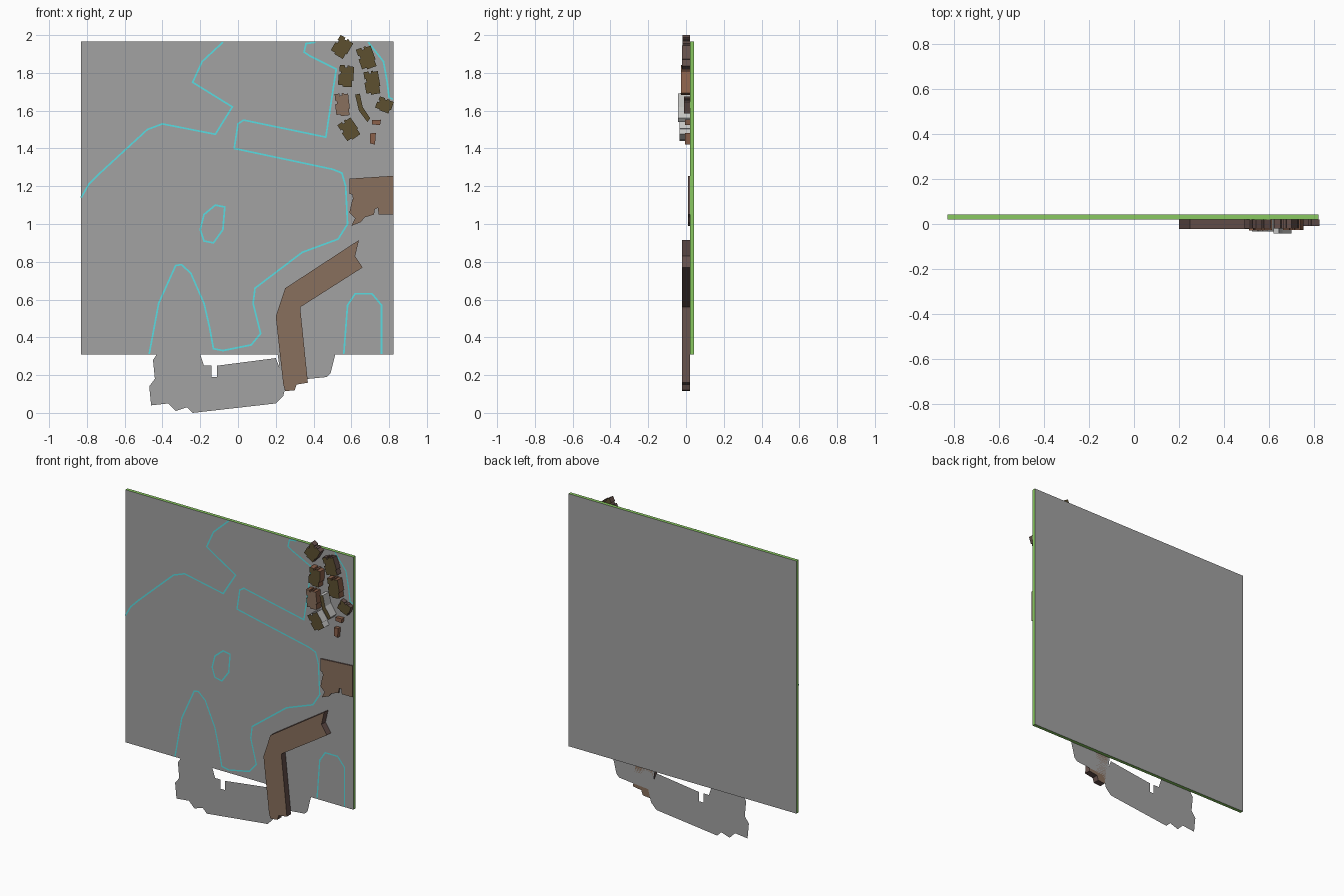
import bpy, bmesh, math
from mathutils import Vector

if "Cube" in bpy.data.objects:
    bpy.data.objects.remove(bpy.data.objects["Cube"])


def mat(name, r, g, b):
    m = bpy.data.materials.new(name)
    m.diffuse_color = (r, g, b, 1)
    m.use_nodes = True
    m.node_tree.nodes["Principled BSDF"].inputs["Base Color"].default_value = m.diffuse_color
    return m


GREY = mat("grey", 0.36, 0.36, 0.36)
PALE = mat("pale_grey", 0.55, 0.55, 0.54)
GREEN = mat("grass_green", 0.25, 0.58, 0.12)
CYAN = mat("water_cyan", 0.10, 0.72, 0.75)
TAN = mat("tan", 0.25, 0.16, 0.11)
UMBER = mat("dark_umber", 0.13, 0.08, 0.07)
OLIVE = mat("olive_brown", 0.11, 0.08, 0.03)
RUST = mat("rust_brown", 0.26, 0.12, 0.07)
FACE = 0.02  # y of the slab's front face


def finish(name, bm, mats):
    me = bpy.data.meshes.new(name)
    bm.to_mesh(me)
    bm.free()
    for m in mats:
        me.materials.append(m)
    ob = bpy.data.objects.new(name, me)
    bpy.context.collection.objects.link(ob)
    return ob


def prism(name, pts, y0, y1, cap, side):
    """Extrude an (x, z) outline from y0 to y1; caps and sides get own colours."""
    bm = bmesh.new()
    f = bm.faces.new([bm.verts.new((x, y0, z)) for x, z in pts])
    f.normal_update()
    if f.normal.y > 0:
        f.normal_flip()
    if y1 != y0:
        r = bmesh.ops.extrude_face_region(bm, geom=[f], use_keep_orig=True)
        vs = [v for v in r["geom"] if isinstance(v, bmesh.types.BMVert)]
        bmesh.ops.translate(bm, verts=vs, vec=(0, y1 - y0, 0))
        bmesh.ops.recalc_face_normals(bm, faces=bm.faces)
    for f in bm.faces:
        f.normal_update()
        f.material_index = 0 if abs(f.normal.y) > 0.5 else 1
    return finish(name, bm, [cap, side])


def ribbon(name, pts, closed=False, w=0.0045):
    """Thin flat line following (x, z) points on the slab's front."""
    P = [Vector(p) for p in pts]
    n = len(P)
    bm = bmesh.new()
    pairs = []
    for i, p in enumerate(P):
        a = P[i - 1] if i or closed else p
        b = P[(i + 1) % n] if i < n - 1 or closed else p
        d1, d2 = (p - a), (b - p)
        d1 = d1.normalized() if d1.length else d2.normalized()
        d2 = d2.normalized() if d2.length else d1
        t = (d1 + d2).normalized()
        nrm = Vector((-t.y, t.x)) * w / max(0.5, t.dot(d1))
        pairs.append([bm.verts.new((q.x, FACE - 0.002, q.y)) for q in (p + nrm, p - nrm)])
    for i in range(n if closed else n - 1):
        (a, b), (c, d) = pairs[i], pairs[(i + 1) % n]
        f = bm.faces.new((a, b, d, c))
        f.normal_update()
        if f.normal.y > 0:
            f.normal_flip()
    return finish(name, bm, [CYAN])


# Ground slab with green edges
prism("ground_slab", [(-.83, .31), (.822, .31), (.822, 1.965), (-.83, 1.965)],
      FACE, 0.042, GREY, GREEN)

# Flat paved sheet hanging below the slab
prism("paved_sheet", [
    (-.43, .31), (-.45, .28), (-.44, .18), (-.47, .14), (-.46, .04), (-.37, .05),
    (-.33, .01), (-.27, .03), (-.24, 0), (.2, .05), (.24, .09), (.26, .17), (.37, .18),
    (.47, .19), (.49, .21), (.515, .31), (.21, .31), (.22, .24), (.2, .29), (-.11, .25),
    (-.11, .19), (-.14, .19), (-.14, .25), (-.18, .25), (-.2, .31)],
    FACE, FACE, GREY, GREY)

# Water outlines
ribbon("west_shoreline", [
    (-.83, 1.14), (-.79, 1.21), (-.73, 1.27), (-.48, 1.5), (-.4, 1.53), (-.12, 1.475),
    (-.03, 1.62), (-.24, 1.75), (-.19, 1.86), (-.08, 1.962)])
ribbon("main_shoreline", [
    (.41, 1.962), (.36, 1.955), (.35, 1.91), (.38, 1.89), (.52, 1.82), (.465, 1.46),
    (.03, 1.55), (0, 1.53), (-.02, 1.4), (.5, 1.29), (.55, 1.27), (.57, 1.2), (.58, 1),
    (.53, .92), (.34, .85), (.09, .66), (.08, .58), (.12, .42), (.07, .36), (-.08, .33),
    (-.13, .34), (-.15, .45), (-.18, .58), (-.25, .74), (-.3, .785), (-.33, .78),
    (-.42, .58), (-.47, .312)])
ribbon("south_east_inlet", [(.56, .312), (.58, .57), (.62, .63), (.71, .63), (.76, .57), (.76, .312)])
ribbon("north_east_inlet", [(.69, 1.962), (.77, 1.86), (.79, 1.75), (.8, 1.67), (.82, 1.66)])
ribbon("pond", [(-.18, 1.05), (-.12, 1.1), (-.07, 1.09), (-.08, .97), (-.13, .9),
                (-.18, .91), (-.2, .97)], closed=True)

# Long bent building
prism("bent_hall", [
    (.64, .915), (.62, .83), (.66, .77), (.33, .56), (.33, .55), (.37, .16), (.31, .15),
    (.3, .12), (.25, .115), (.24, .15), (.2, .51), (.25, .66)],
    -0.022, FACE, TAN, UMBER)

# Low ragged building at the east edge
prism("ragged_block", [
    (.59, 1.24), (.822, 1.255), (.822, 1.05), (.745, 1.05), (.74, 1.085), (.725, 1.08),
    (.72, 1.05), (.67, 1.035), (.65, 1.01), (.6, .99), (.62, 1.03), (.59, 1.06),
    (.605, 1.13), (.64, 1.14), (.64, 1.105), (.615, 1.1), (.605, 1.155), (.59, 1.16)],
    0.011, FACE, TAN, UMBER)

# House outline on a unit square, notched on three sides
HOUSE = [(-.5, -.42), (-.2, -.42), (-.2, -.5), (.42, -.5), (.42, -.2), (.5, -.2), (.5, .45),
         (.2, .45), (.2, .5), (.05, .5), (.05, .4), (-.1, .4), (-.1, .5), (-.45, .5),
         (-.45, .2), (-.36, .2), (-.36, .05), (-.5, .05)]


def house(name, x, z, w, h, deg, front, cap, side):
    c, s = math.cos(math.radians(deg)), math.sin(math.radians(deg))
    pts = [(x + u * w * c - v * h * s, z + u * w * s + v * h * c) for u, v in HOUSE]
    prism(name, pts, front, FACE, cap, side)


# Cluster of houses: x, z, width, height, turn, front depth, colours
for i, row in enumerate([
        (.550, 1.937, .085, .104, -30, -.019, OLIVE, UMBER),
        (.680, 1.880, .085, .118, 20, -.020, OLIVE, UMBER),
        (.572, 1.783, .080, .114, -3, -.027, OLIVE, RUST),
        (.710, 1.748, .080, .124, 10, -.027, OLIVE, RUST),
        (.552, 1.632, .075, .120, 7, -.028, TAN, RUST),
        (.775, 1.630, .084, .070, -20, -.010, OLIVE, UMBER),
        (.588, 1.500, .085, .108, 35, -.034, OLIVE, PALE)]):
    house(f"house_{i + 1}", *row)

# Tall curved terrace and two sheds
prism("curved_terrace", [(.62, 1.685), (.645, 1.69), (.66, 1.62), (.7, 1.56), (.685, 1.54),
                         (.64, 1.6)], -0.042, FACE, OLIVE, PALE)
prism("shed_upper", [(.71, 1.55), (.757, 1.552), (.752, 1.523), (.71, 1.528)], -.005, FACE, RUST, RUST)
prism("shed_lower", [(.7, 1.48), (.73, 1.482), (.725, 1.42), (.7, 1.427)], -.005, FACE, RUST, RUST)
